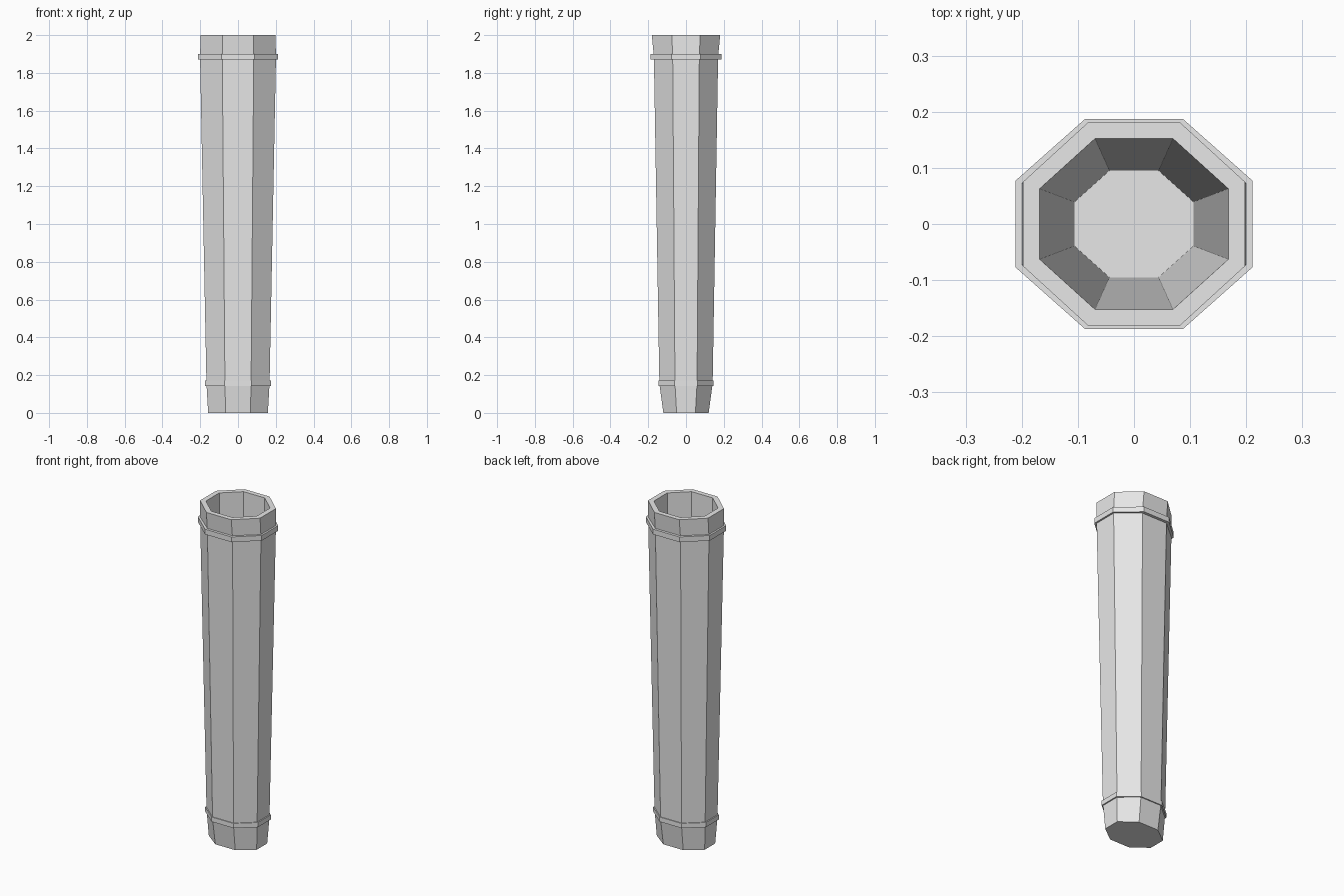
import bpy, bmesh
from math import cos, sin, pi

cube = bpy.data.objects.get("Cube")
if cube:
    bpy.data.objects.remove(cube, do_unlink=True)

grey = bpy.data.materials.new("light_grey")
grey.use_nodes = True
grey.diffuse_color = (0.8, 0.8, 0.8, 1)
grey.node_tree.nodes["Principled BSDF"].inputs["Base Color"].default_value = (0.8, 0.8, 0.8, 1)

SIDES = 8


def octagon_loft(name, sections, closed=False):
    """Loft flat-sided rings given as (half width x, half depth y, z)."""
    bm = bmesh.new()
    grow = 1 / cos(pi / SIDES)
    angles = [2 * pi * (i + 0.5) / SIDES for i in range(SIDES)]
    rings = [[bm.verts.new((hx * grow * cos(a), hy * grow * sin(a), z)) for a in angles]
             for hx, hy, z in sections]
    pairs = list(zip(rings, rings[1:]))
    if closed:
        pairs.append((rings[-1], rings[0]))
    else:
        bm.faces.new(list(reversed(rings[0])))
        bm.faces.new(rings[-1])
    for low, high in pairs:
        for i in range(SIDES):
            j = (i + 1) % SIDES
            bm.faces.new((low[i], low[j], high[j], high[i]))
    bmesh.ops.recalc_face_normals(bm, faces=bm.faces)
    mesh = bpy.data.meshes.new(name)
    bm.to_mesh(mesh)
    bm.free()
    mesh.materials.append(grey)
    obj = bpy.data.objects.new(name, mesh)
    bpy.context.collection.objects.link(obj)
    return obj


# Tapered tube: outside going up, over the rim, down the cavity to its floor
octagon_loft("tapered_tube", [
    (0.158, 0.120, 0),
    (0.167, 0.141, 0.155),
    (0.201, 0.170, 1.885),
    (0.198, 0.181, 2),
    (0.168, 0.152, 2),
    (0.106, 0.095, 0.01),
])


# Raised bands around the tube
def band(name, hx, hy, z0, z1, depth=0.02):
    octagon_loft(name, [(hx, hy, z0), (hx, hy, z1),
                        (hx - depth, hy - depth, z1), (hx - depth, hy - depth, z0)], closed=True)


band("lower_band", 0.174, 0.146, 0.143, 0.171)
band("upper_band", 0.211, 0.187, 1.870, 1.901)
